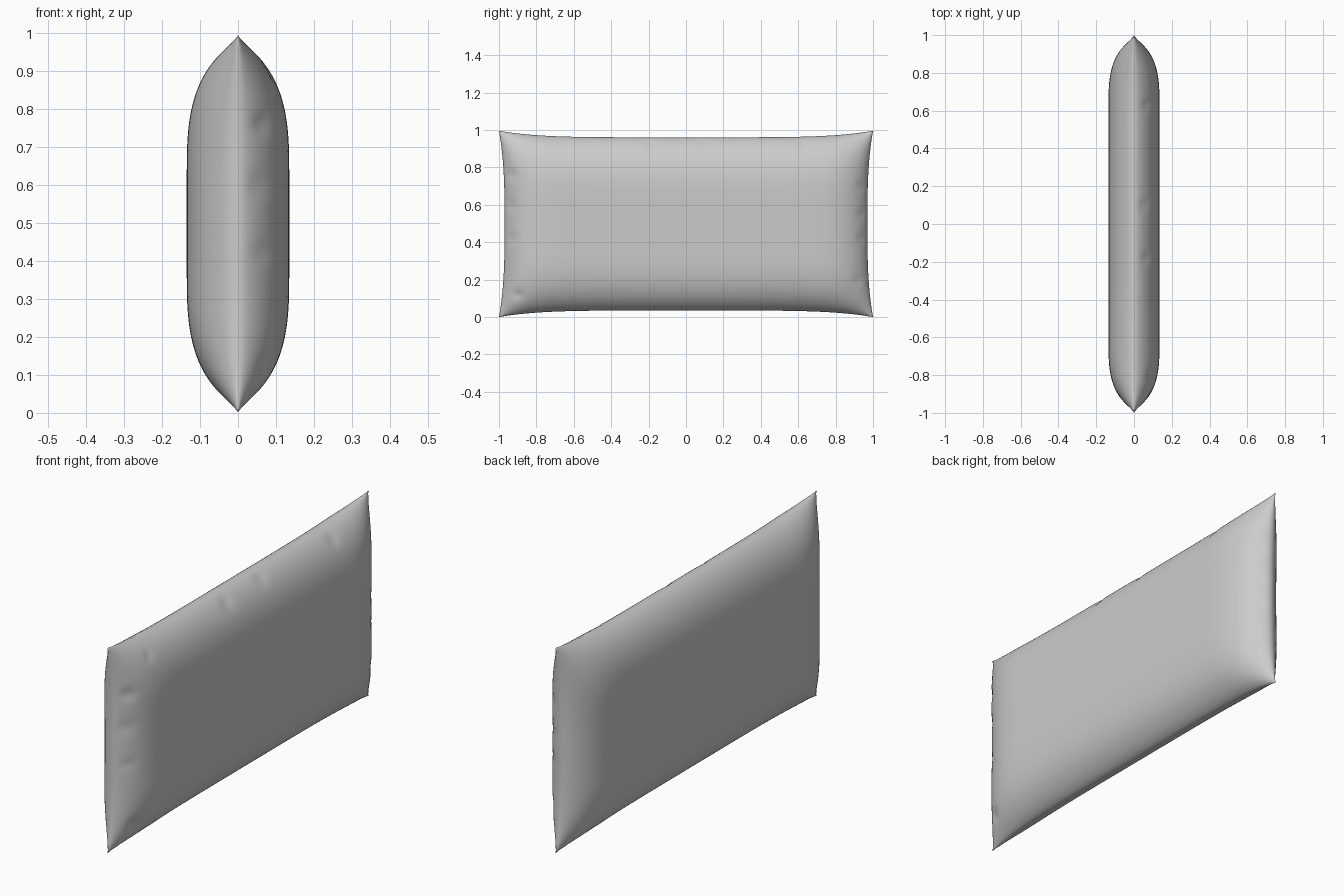
import bpy, bmesh, math

if "Cube" in bpy.data.objects:
    bpy.data.objects.remove(bpy.data.objects["Cube"])

NU, NV = 120, 72          # grid cells along length and height
HALF_T = 0.135            # half thickness

# Small creases near the seam on the +x face: y, z, radius, depth
DENTS = [(-0.93, 0.76, 0.05, 0.008), (-0.94, 0.60, 0.06, 0.006), (-0.93, 0.42, 0.05, 0.005),
         (-0.90, 0.12, 0.05, 0.009), (0.94, 0.70, 0.05, 0.006), (0.94, 0.55, 0.05, 0.007),
         (0.94, 0.42, 0.05, 0.006), (0.92, 0.20, 0.05, 0.005), (0.10, 0.93, 0.05, 0.008),
         (-0.18, 0.92, 0.05, 0.008), (0.63, 0.92, 0.05, 0.007), (-0.8, 0.90, 0.04, 0.005)]


def puff(d):
    # thickness fraction at distance d from a seam
    t = min(max(d / 0.35, 0.0), 1.0)
    return (1 - (1 - t) ** 3) ** 0.66


def spaced(i, n):
    # grid parameter from -1 to 1, denser at the seams
    s = -1 + 2 * i / n
    return 0.35 * s + 0.65 * math.sin(s * math.pi / 2)


def point(u, v, side):
    y = u * (1 - 0.03 * (1 - abs(v) ** 3))
    z = 0.498 + v * (0.498 - 0.035 * (1 - abs(u) ** 5))
    x = HALF_T * puff(1 - abs(u)) * puff((1 - abs(v)) * 0.48)
    if side > 0:
        for dy, dz, r, a in DENTS:
            x -= a * min(1, x / 0.04) * math.exp(-((y - dy) ** 2 + (z - dz) ** 2) / (r * r * 0.3))
    return (side * x, y, z)


# Pillow: two puffed panels joined along the seam
bm = bmesh.new()
for side in (1, -1):
    rows = [[bm.verts.new(point(spaced(i, NU), spaced(j, NV), side))
             for j in range(NV + 1)] for i in range(NU + 1)]
    for i in range(NU):
        for j in range(NV):
            q = [rows[i][j], rows[i + 1][j], rows[i + 1][j + 1], rows[i][j + 1]]
            bm.faces.new(q if side > 0 else q[::-1])
bmesh.ops.remove_doubles(bm, verts=bm.verts, dist=1e-6)
bmesh.ops.recalc_face_normals(bm, faces=bm.faces)
for f in bm.faces:
    f.smooth = True
mesh = bpy.data.meshes.new("pillow")
bm.to_mesh(mesh)
bm.free()
pillow = bpy.data.objects.new("pillow", mesh)
bpy.context.collection.objects.link(pillow)
